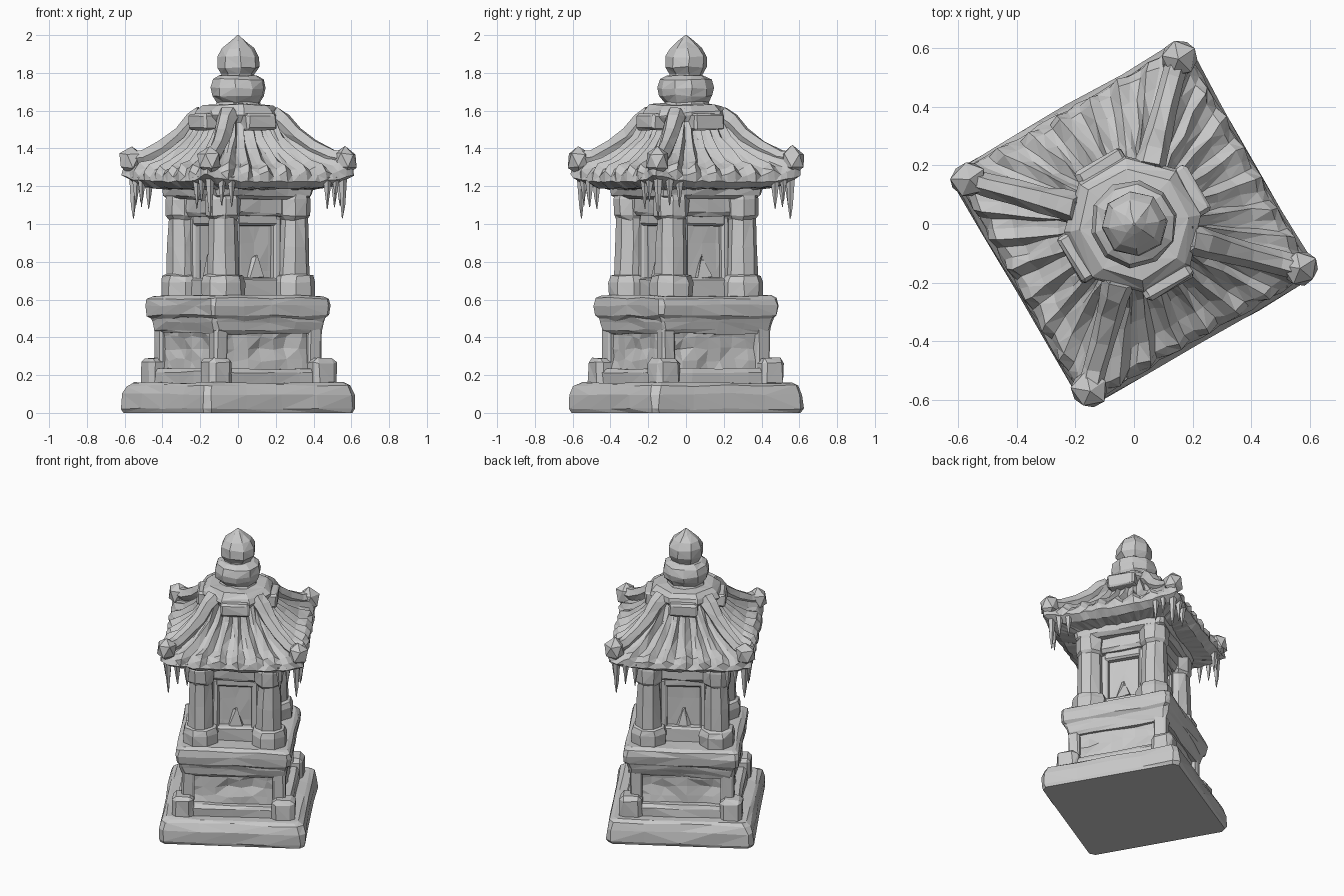
import bpy, bmesh, math, random
from mathutils import Vector, Matrix

random.seed(7)
if "Cube" in bpy.data.objects:
    bpy.data.objects.remove(bpy.data.objects["Cube"])

stone = bpy.data.materials.new("grey stone")
stone.use_nodes = True
GREY = (0.58, 0.58, 0.58, 1)
stone.diffuse_color = GREY
stone.node_tree.nodes["Principled BSDF"].inputs["Base Color"].default_value = GREY
TURN = math.radians(30)


def finish(name, bm, rough=0.0):
    """Chisel the surface a little, turn the part and link it, flat shaded."""
    for v in bm.verts:
        amount = rough * (0 if v.co.z < 0.01 or v.co.z > 1.99 else 1)
        v.co += Vector([random.uniform(-amount, amount) for _ in range(3)])
    bmesh.ops.recalc_face_normals(bm, faces=bm.faces)
    bmesh.ops.triangulate(bm, faces=bm.faces)
    mesh = bpy.data.meshes.new(name)
    bm.to_mesh(mesh)
    bm.free()
    mesh.materials.append(stone)
    obj = bpy.data.objects.new(name, mesh)
    obj.rotation_euler.z = TURN
    bpy.context.collection.objects.link(obj)
    return obj


def loft(bm, rings):
    """Skin a list of equal-length point rings and cap both ends."""
    loops = [[bm.verts.new(p) for p in ring] for ring in rings]
    n = len(loops[0])
    for low, high in zip(loops, loops[1:]):
        for i in range(n):
            j = (i + 1) % n
            bm.faces.new((low[i], low[j], high[j], high[i]))
    bm.faces.new(loops[0])
    bm.faces.new(loops[-1])


def square_ring(half, z, cut, steps, shape=None):
    """A square outline with cut corners and several points per side."""
    points = []
    for side in range(4):
        spin = Matrix.Rotation(side * math.pi / 2, 3, "Z")
        for i in range(steps):
            u = 2 * i / (steps - 1) - 1
            p = Vector((u * (half - cut), -half, z))
            if shape:
                p += shape(u, i, half, z)
            points.append(spin @ p)
    return points


def tier(name, levels, cut=0.02, steps=5, rough=0.006, shape=None):
    bm = bmesh.new()
    loft(bm, [square_ring(h, z, cut, steps, shape) for h, z in levels])
    return finish(name, bm, rough)


def turned(bm, levels, sides, x=0, y=0):
    loft(bm, [[Vector((x + r * math.cos(a), y + r * math.sin(a), z))
               for a in [(i + 0.5) * math.tau / sides for i in range(sides)]]
              for r, z in levels])


def box(bm, size, loc, spin=0.0, bevel=0.012):
    """A chamfered block, turned about the central axis."""
    m = (Matrix.Rotation(spin, 4, "Z") @ Matrix.Translation(loc)
         @ Matrix.Diagonal((*size, 1)))
    made = bmesh.ops.create_cube(bm, size=1, matrix=m)
    edges = {e for v in made["verts"] for e in v.link_edges}
    bmesh.ops.bevel(bm, geom=list(edges), offset=bevel, segments=1,
                    affect="EDGES")


QUARTERS = [k * math.pi / 2 for k in range(4)]
CORNERS = [(sx, sy) for sx in (-1, 1) for sy in (-1, 1)]

# Plinth and lower storey
tier("plinth", [(0.455, 0), (0.465, 0.02), (0.462, 0.1), (0.445, 0.145),
                (0.42, 0.16)], 0.03)
tier("plinth_rail", [(0.365, 0.14), (0.362, 0.215), (0.345, 0.235)])
tier("lower_body", [(0.315, 0.2), (0.305, 0.28), (0.295, 0.34), (0.3, 0.4),
                    (0.31, 0.46)], 0.02, 8, 0.011)
tier("lower_moulding", [(0.32, 0.42), (0.33, 0.44), (0.34, 0.48),
                        (0.35, 0.52)])
tier("middle_slab", [(0.335, 0.49), (0.36, 0.515), (0.366, 0.57),
                     (0.358, 0.605), (0.335, 0.62)], 0.02)

# Blocks and posts on the plinth corners
for sx, sy in CORNERS:
    bm = bmesh.new()
    box(bm, (0.14, 0.14, 0.16), (sx * 0.318, sy * 0.318, 0.21), 0, 0.025)
    finish("plinth_corner_block", bm, 0.005)
    bm = bmesh.new()
    box(bm, (0.08, 0.08, 0.26), (sx * 0.288, sy * 0.288, 0.34))
    finish("lower_corner_post", bm, 0.005)

# Chamber walls, frames and the small heap in each niche
tier("chamber", [(0.175, 0.6), (0.172, 0.75), (0.172, 0.9), (0.175, 1.1)],
     0.01, 5, 0.004)
for spin in QUARTERS:
    bm = bmesh.new()
    for side in (-1, 1):
        box(bm, (0.045, 0.05, 0.42), (side * 0.125, -0.185, 0.83), spin)
    box(bm, (0.25, 0.06, 0.11), (0, -0.19, 0.66), spin)
    box(bm, (0.25, 0.05, 0.08), (0, -0.185, 1.03), spin)
    finish("niche_frame", bm, 0.003)
    bm = bmesh.new()
    bmesh.ops.create_cone(
        bm, cap_ends=True, segments=5, radius1=0.06, radius2=0.005, depth=0.12,
        matrix=Matrix.Rotation(spin, 4, "Z")
        @ Matrix.Translation((0, -0.175, 0.77))
        @ Matrix.Diagonal((1, 0.5, 1, 1)))
    finish("niche_heap", bm, 0.012)

# Corner columns with feet and capitals
for sx, sy in CORNERS:
    x, y = sx * 0.215, sy * 0.215
    bm = bmesh.new()
    turned(bm, [(0.115, 0.61), (0.118, 0.69), (0.105, 0.725), (0.08, 0.735)],
           8, x, y)
    turned(bm, [(0.086, 0.72), (0.082, 0.88), (0.074, 1.05)], 8, x, y)
    turned(bm, [(0.07, 1.02), (0.09, 1.045), (0.093, 1.13), (0.085, 1.16)],
           8, x, y)
    finish("corner_column", bm, 0.004)

tier("lintel", [(0.225, 1.04), (0.24, 1.06), (0.24, 1.14), (0.235, 1.17)])
tier("cornice", [(0.27, 1.13), (0.295, 1.15), (0.305, 1.2)])


# Roof with wavy tile courses and lifted corners
def tiles(u, i, half, z):
    eave = max(0, (half - 0.2) / 0.25)
    lift = 0.035 * abs(u) ** 4 * eave if half > 0.35 else 0
    wave = 0.014 * (1, -1, -0.4)[i % 3] if z > 1.25 and abs(u) < 0.95 else 0
    return Vector((0.0, -wave * 0.5, lift + wave))


tier("tiled_roof", [(0.3, 1.185), (0.405, 1.19), (0.452, 1.225),
                    (0.448, 1.265), (0.425, 1.3), (0.365, 1.325),
                    (0.29, 1.385), (0.23, 1.45), (0.185, 1.54), (0.16, 1.6)],
     0.01, 23, 0.006, tiles)

# Hip ridges ending in knobs, with icicles beneath
RIDGE = [(0.14, 1.57, 0.055), (0.18, 1.535, 0.052), (0.225, 1.465, 0.046),
         (0.29, 1.405, 0.042), (0.36, 1.355, 0.04), (0.42, 1.345, 0.04)]
ICICLES = [(0.405, 0.405, 1.03), (0.345, 0.425, 1.1), (0.285, 0.425, 1.09),
           (0.425, 0.35, 1.12), (0.425, 0.3, 1.08)]
for spin in QUARTERS:
    turn = Matrix.Rotation(spin, 3, "Z")
    out = Vector((1, 1, 0)).normalized()
    across = Vector((1, -1, 0)).normalized()
    bm = bmesh.new()
    rings = []
    for a, z, r in RIDGE:
        centre = Vector((a, a, z))
        rings.append([turn @ (centre + across * r * math.cos(t)
                              + (Vector((0, 0, 1)) + out * 0.4)
                              * r * math.sin(t))
                      for t in [i * math.tau / 6 for i in range(6)]])
    loft(bm, rings)
    finish("hip_ridge", bm, 0.004)

    bm = bmesh.new()
    bmesh.ops.create_icosphere(
        bm, subdivisions=1, radius=0.074,
        matrix=Matrix.Translation(turn @ Vector((0.415, 0.415, 1.335)))
        @ Matrix.Diagonal((0.92, 0.92, 1.08, 1)))
    finish("ridge_knob", bm, 0.005)

    for x, y, tip in ICICLES:
        p = turn @ Vector((x, y, 0))
        bm = bmesh.new()
        turned(bm, [(0.002, tip), (0.013, tip + 0.07), (0.026, 1.25)],
               5, p.x, p.y)
        finish("icicle", bm, 0.002)

# Plaque near the top of each roof slope
bm = bmesh.new()
for spin in QUARTERS:
    box(bm, (0.18, 0.1, 0.085), (0, -0.205, 1.54), spin)
finish("roof_plaques", bm, 0.004)

# Crown collar and jewel finial
bm = bmesh.new()
turned(bm, [(0.2, 1.53), (0.235, 1.575), (0.225, 1.6), (0.19, 1.63),
            (0.12, 1.635)], 8)
finish("crown_collar", bm, 0.007)
bm = bmesh.new()
turned(bm, [(0.13, 1.61), (0.118, 1.645), (0.142, 1.68), (0.15, 1.72),
            (0.138, 1.765), (0.105, 1.785)], 10)
finish("finial_ring", bm, 0.005)
bm = bmesh.new()
turned(bm, [(0.085, 1.77), (0.09, 1.795), (0.112, 1.83), (0.113, 1.885),
            (0.085, 1.93), (0.04, 1.97), (0.004, 2.0)], 8)
finish("finial_jewel", bm, 0.005)
